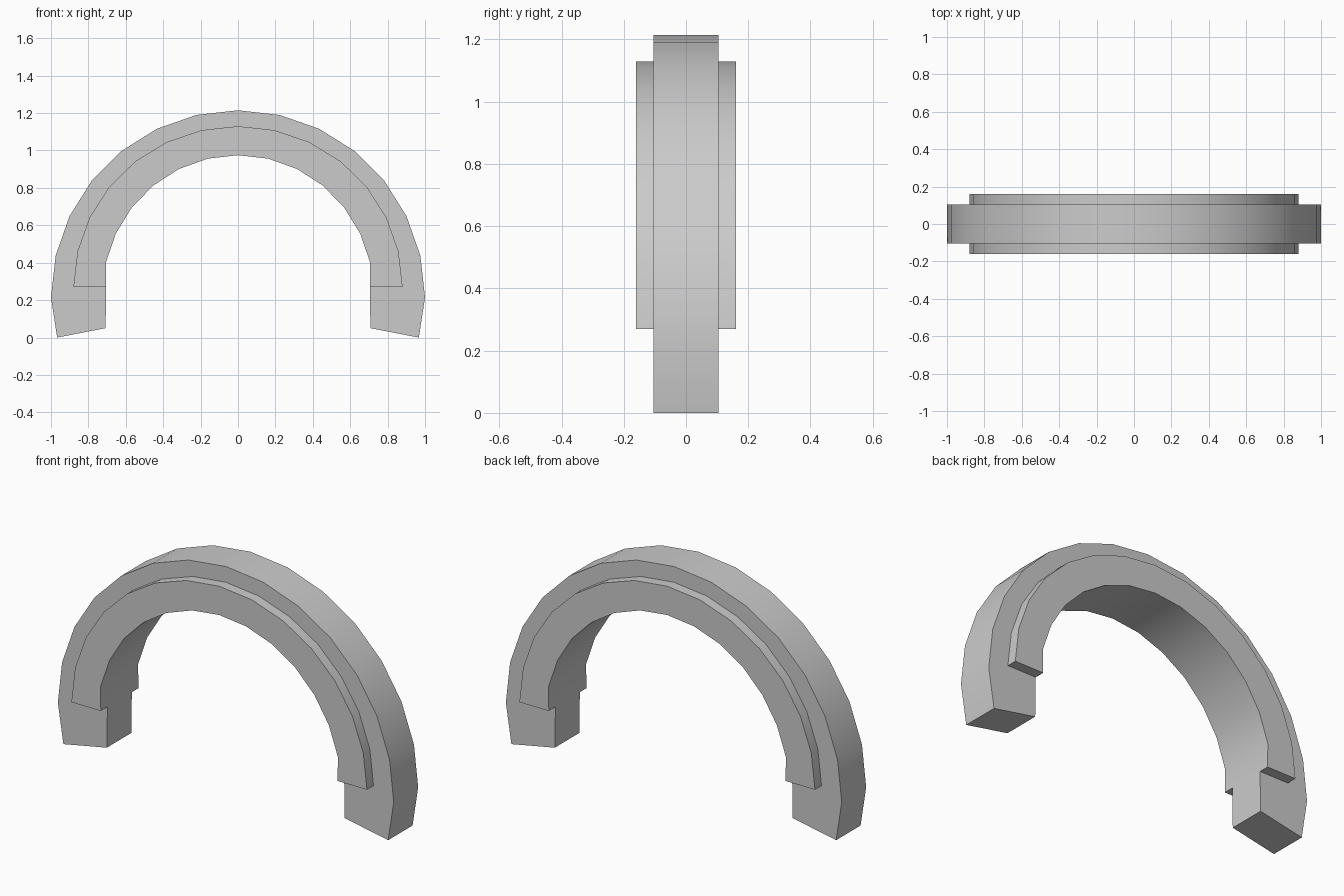
import bpy, bmesh
from math import sin, cos, pi, radians

cube = bpy.data.objects.get("Cube")
if cube:
    bpy.data.objects.remove(cube, do_unlink=True)

STEPS = 7            # segments per quarter of the arch
BODY, RAIL = 0.104, 0.16   # half depths of the main band and the raised side rails
OUTER_END, INNER_END = (0.967, 0.0), (0.708, 0.05)

grey = bpy.data.materials.new("light grey")
grey.use_nodes = True
colour = (0.6, 0.6, 0.6, 1)
grey.diffuse_color = colour
grey.node_tree.nodes["Principled BSDF"].inputs["Base Color"].default_value = colour

bm = bmesh.new()


def arc(i, rx, rz, centre):
    a = i * pi / 2 / STEPS
    return rx * sin(a), centre + rz * cos(a)


def vert(p, y):
    return bm.verts.new((p[0], y, p[1]))


def section(i):
    """Stepped cross-section: rail, shoulder, outer band, shoulder, rail."""
    outer = arc(i, 1.0, 1.0, 0.215)
    rail = arc(i, 0.88, 0.86, 0.27)
    inner = arc(i, 0.725, 0.74, 0.235)
    if abs(i) == STEPS:
        inner = (0.705 * (1 if i > 0 else -1), 0.27)
    points = [(inner, RAIL), (rail, RAIL), (rail, BODY), (outer, BODY)]
    return [vert(p, -y) for p, y in points] + [vert(p, y) for p, y in reversed(points)]


# Arch: join neighbouring sections, leaving the inner strip at each end for the feet
rings = [section(i) for i in range(-STEPS, STEPS + 1)]
last = len(rings) - 2
for k, (a, b) in enumerate(zip(rings, rings[1:])):
    for j in range(8):
        n = (j + 1) % 8
        if j == 7 and k in (0, last):
            continue
        bm.faces.new((a[j], a[n], b[n], b[j]))

# Feet: narrow blocks below the ends of the rails
for side, ring, before in ((-1, rings[0], rings[1]), (1, rings[-1], rings[-2])):
    in_top, in_end, out_end = [], [], []
    for y in (-BODY, BODY):
        in_top.append(vert((ring[0].co.x, ring[0].co.z), y))
        in_end.append(vert((side * INNER_END[0], INNER_END[1]), y))
        out_end.append(vert((side * OUTER_END[0], OUTER_END[1]), y))
    for s, (inner, rail, low, outer) in enumerate(((0, 1, 2, 3), (7, 6, 5, 4))):
        bm.faces.new((ring[inner], ring[rail], ring[low], in_top[s]))
        bm.faces.new((in_top[s], ring[low], ring[outer], out_end[s], in_end[s]))
    bm.faces.new((before[0], before[7], ring[7], in_top[1], in_top[0], ring[0]))
    bm.faces.new((in_top[0], in_top[1], in_end[1], in_end[0]))
    bm.faces.new((ring[3], ring[4], out_end[1], out_end[0]))
    bm.faces.new((in_end[0], in_end[1], out_end[1], out_end[0]))

bmesh.ops.recalc_face_normals(bm, faces=bm.faces[:])
mesh = bpy.data.meshes.new("stepped_arch")
bm.to_mesh(mesh)
bm.free()
mesh.materials.append(grey)
arch = bpy.data.objects.new("stepped_arch", mesh)
bpy.context.collection.objects.link(arch)

# Smooth around the curve, sharp at the steps
bpy.ops.object.select_all(action='DESELECT')
arch.select_set(True)
bpy.context.view_layer.objects.active = arch
bpy.ops.object.shade_smooth_by_angle(angle=radians(30))
